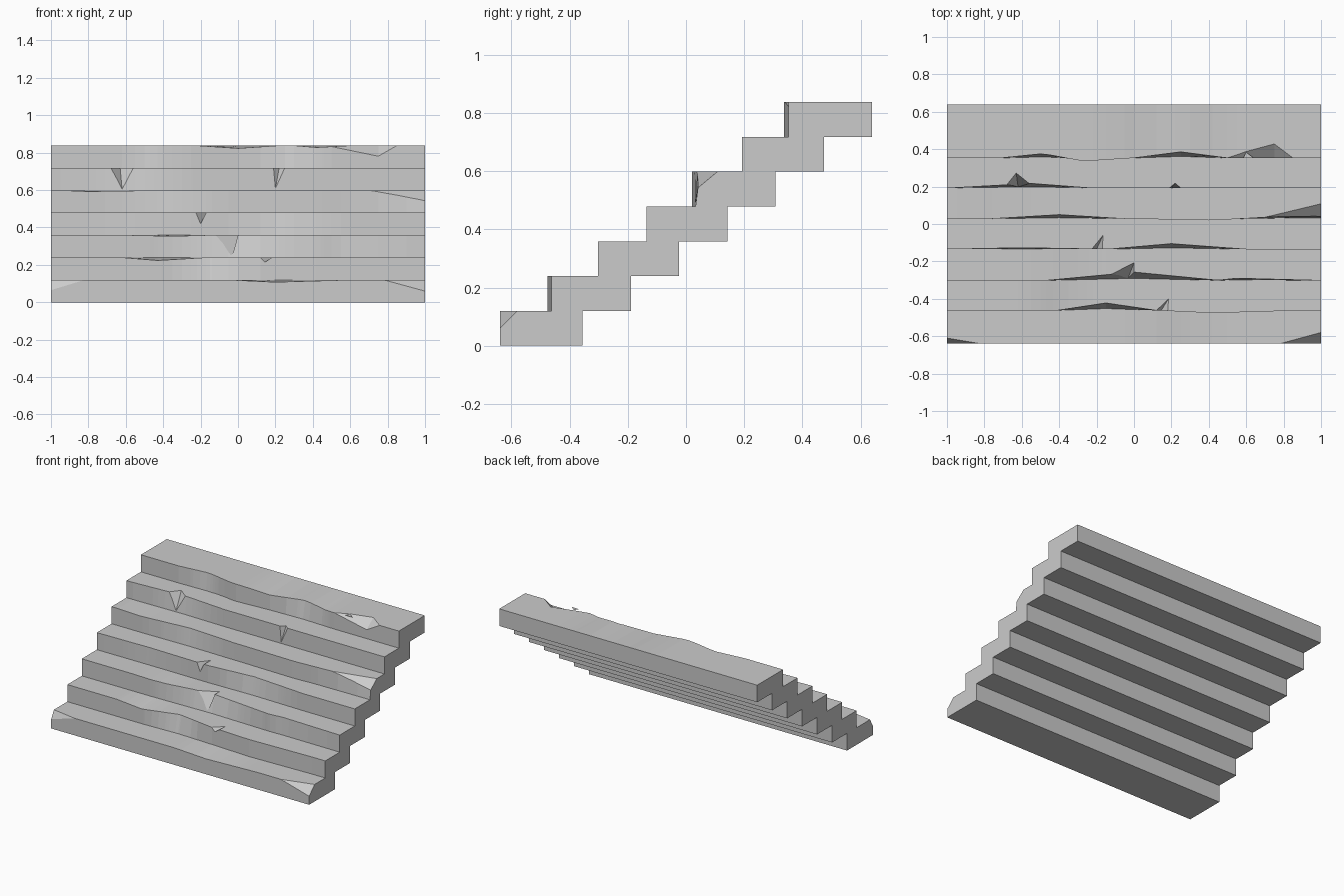
import bpy
import bmesh
from mathutils import Vector

old_cube = bpy.data.objects.get("Cube")
if old_cube:
    bpy.data.objects.remove(old_cube)

STEPS = 7
RISE = 0.838 / STEPS
FRONTS = [-0.64, -0.462, -0.302, -0.135, 0.028, 0.193, 0.353]

# Worn stretches of each nosing: step, start, peak, end, setback
WEAR = [
    (1, -0.41, -0.15, 0.12, 0.04), (1, 0.12, 0.42, 0.9, -0.014),
    (2, -0.47, 0, 0.46, 0.045), (2, 0.44, 0.55, 1, 0.012),
    (3, -1, -0.6, -0.14, 0.008), (3, -0.14, 0.2, 0.6, 0.03),
    (4, -0.76, -0.4, -0.05, 0.022), (4, 0, 0.4, 0.75, -0.008),
    (4, 0.45, 1, 1.5, 0.02),
    (5, -0.97, -0.55, -0.24, 0.024),
    (6, -0.71, -0.5, -0.3, 0.022), (6, -0.45, -0.25, 0, -0.016),
    (6, 0, 0.25, 0.5, 0.033),
]
# Sagging stretches of each nosing: step, start, peak, end, drop
SAG = [
    (0, -0.05, 0.2, 0.6, 0.012), (1, -0.62, -0.43, -0.17, 0.016),
    (2, -0.6, -0.35, -0.15, 0.006), (4, -0.95, -0.8, -0.4, 0.006),
    (6, -0.22, 0, 0.22, 0.015), (6, 0.3, 0.42, 0.6, 0.01),
]
# Chips: step, left x, right x, back x, depth, lower x, drop
CHIPS = [
    (0, -1.2, -0.82, -1, 0.03, -1, 0.055), (0, 0.78, 1.22, 1, 0.06, 1, 0.06),
    (1, 0.12, 0.18, 0.185, 0.065, 0.145, 0.025),
    (2, -0.12, 0, 0, 0.05, -0.03, 0.11),
    (3, -0.225, -0.17, -0.165, 0.075, -0.2, 0.06),
    (4, 0.7, 1.3, 1, 0.06, 1, 0.06),
    (5, -0.68, -0.56, -0.63, 0.06, -0.62, 0.11),
    (5, 0.19, 0.25, 0.22, 0.025, 0.2, 0.11),
    (6, 0.5, 0.85, 0.75, 0.075, 0.75, 0.057),
]


def bump(table, step, x):
    """Sum the triangular bumps of one step at x."""
    total = 0
    for s, start, peak, end, size in table:
        if s == step and start < x < end:
            side = start if x < peak else end
            total += size * (x - side) / (peak - side)
    return total


def nosing(step, x):
    return Vector((x, FRONTS[step] + bump(WEAR, step, x),
                   RISE * (step + 1) - bump(SAG, step, x)))


def section(x):
    """Outline of the staircase cut across at x."""
    points = []
    for i, front in enumerate(FRONTS):
        setback = bump(WEAR, i, x)
        foot = setback if setback < 0 else setback * 0.25
        points += [Vector((x, front + foot, RISE * i)), nosing(i, x)]
    for i in reversed(range(STEPS)):
        back = -0.355 + 0.1658 * i
        points += [Vector((x, back, RISE * (i + 1))), Vector((x, back, RISE * i))]
    return points


def make_object(name, bm):
    bmesh.ops.recalc_face_normals(bm, faces=bm.faces)
    mesh = bpy.data.meshes.new(name)
    bm.to_mesh(mesh)
    bm.free()
    obj = bpy.data.objects.new(name, mesh)
    bpy.context.collection.objects.link(obj)
    return obj


# Staircase body lofted along its width
stations = {-1.0, 1.0}
for row in WEAR + SAG:
    stations.update(x for x in row[1:4] if -1 < x < 1)
bm = bmesh.new()
rings = [[bm.verts.new(p) for p in section(x)] for x in sorted(stations)]
for a, b in zip(rings, rings[1:]):
    for j in range(len(a)):
        k = (j + 1) % len(a)
        bm.faces.new((a[j], a[k], b[k], b[j]))
bm.faces.new(rings[0])
bm.faces.new(rings[-1])
stairs = make_object("stone_stairs", bm)

# Stone colour
stone = bpy.data.materials.new("grey stone")
stone.use_nodes = True
colour = (0.6, 0.6, 0.6, 1)
stone.diffuse_color = colour
stone.node_tree.nodes["Principled BSDF"].inputs["Base Color"].default_value = colour
stairs.data.materials.append(stone)

# Chips broken out of the nosings with wedge cutters
bpy.context.view_layer.objects.active = stairs
for step, left, right, back_x, depth, low_x, drop in CHIPS:
    back = nosing(step, back_x) + Vector((0, depth, 0))
    low = nosing(step, low_x) - Vector((0, 0, drop))
    low.y = min(low.y, FRONTS[step] + bump(WEAR, step, low_x) * 0.4)
    middle = (back + low) / 2
    corners = [nosing(step, left), nosing(step, right), back, low]
    bm = bmesh.new()
    verts = [bm.verts.new(middle + (c - middle) * 1.12) for c in corners]
    bmesh.ops.convex_hull(bm, input=verts)
    cutter = make_object("chip_cutter", bm)
    cutter.hide_render = True
    cutter.data.materials.append(stone)
    cut = stairs.modifiers.new("chip", 'BOOLEAN')
    cut.operation = 'DIFFERENCE'
    cut.solver = 'EXACT'
    cut.object = cutter
    bpy.ops.object.modifier_apply(modifier=cut.name)
    bpy.data.objects.remove(cutter)
